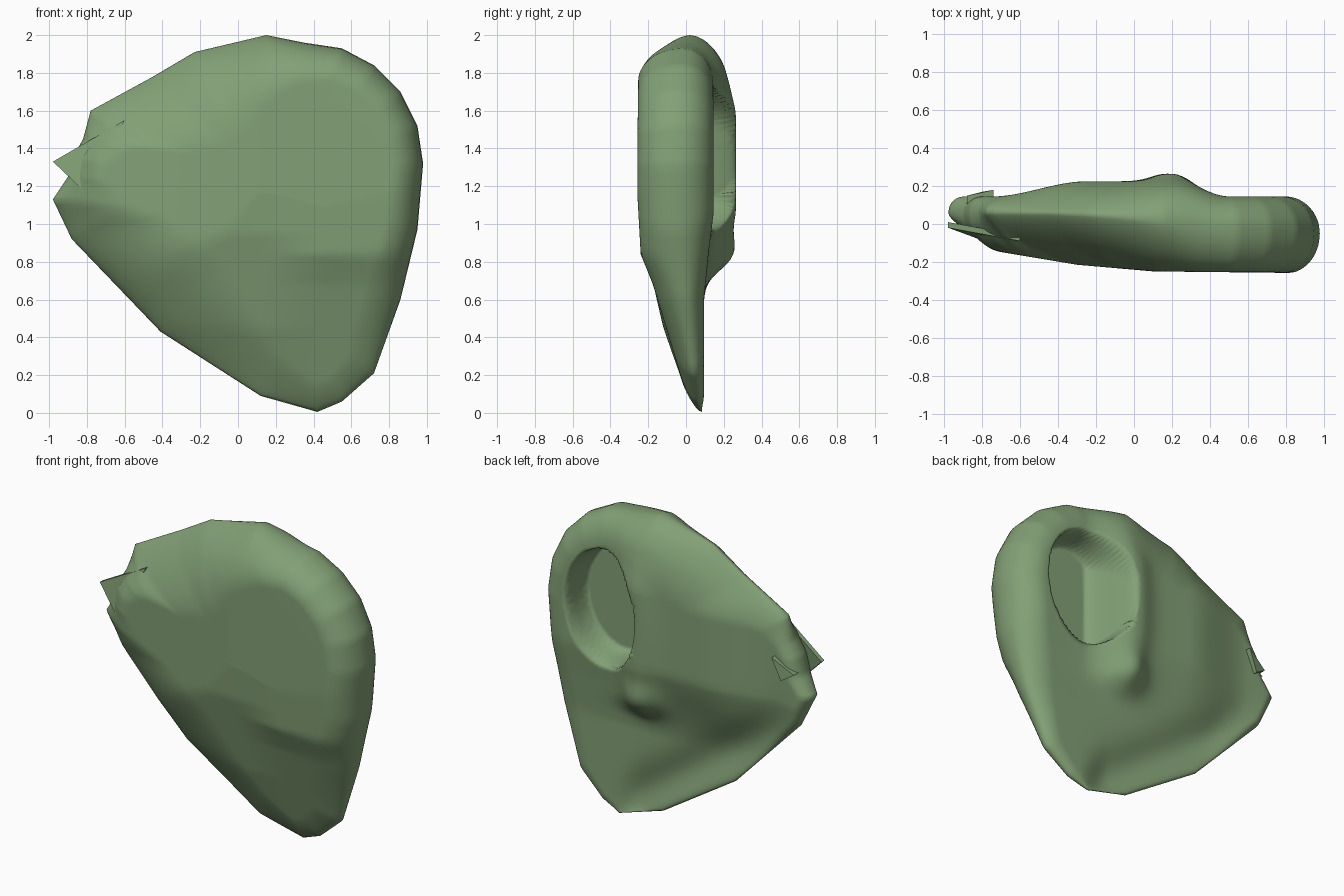
import bpy, bmesh, math
from mathutils import Vector

if "Cube" in bpy.data.objects:
    bpy.data.objects.remove(bpy.data.objects["Cube"])

green = bpy.data.materials.new("moss green")
green.diffuse_color = (0.225, 0.35, 0.18, 1)
green.use_nodes = True
green.node_tree.nodes["Principled BSDF"].inputs["Base Color"].default_value = green.diffuse_color

# outline corners: x, z, depth of the edge, front rounding, back rounding
OUT = [(.15, 2.0, .02, .32, .28), (.35, 1.96, 0, .22, .22), (.55, 1.93, -.02, .18, .2), (.72, 1.84, -.03, .17, .19),
       (.86, 1.70, -.04, .17, .18), (.95, 1.52, -.05, .17, .18), (.98, 1.32, -.05, .17, .18), (.95, .97, -.04, .18, .18),
       (.86, .60, 0, .2, .17), (.72, .21, .04, .2, .10), (.55, .06, .06, .15, .06), (.42, .005, .085, .15, .05),
       (.12, .09, .06, .3, .05), (-.41, .43, .07, .5, .05), (-.88, .92, .07, .45, .05), (-.98, 1.13, .06, .3, .07),
       (-.90, 1.25, .05, .2, .08), (-.87, 1.36, .05, .2, .08), (-.82, 1.45, .06, .25, .1), (-.78, 1.60, .06, .45, .2),
       (-.45, 1.78, .06, .52, .4), (-.23, 1.91, .05, .48, .4)]
CX, CZ = .25, 1.15
SUB, RINGS = 7, 64


def smooth(a, b, v):
    t = max(0, min(1, (v - a) / (b - a)))
    return t * t * (3 - 2 * t)


def interp(pts, v):
    for (a, p), (b, q) in zip(pts, pts[1:]):
        if v <= b:
            return p + (q - p) * max(0, (v - a) / (b - a))
    return pts[-1][1]


def front(x, z):
    # round flat disc with a soft step under it; even slopes elsewhere
    step = interp([(0, .03), (.4, -.09), (.68, -.175), (.84, -.24), (1.2, -.26), (2, -.25)], z)
    slope = interp([(0, .03), (.45, -.12), (.95, -.235), (1.3, -.26), (2, -.25)], z)
    by_z = slope + (step - slope) * smooth(.1, .5, x)
    by_x = interp([(-1, -.06), (-.75, -.14), (-.3, -.215), (.1, -.25), (1, -.26)], x)
    return max(by_z, by_x)


def back(x, z):
    y = interp([(0, .095), (.6, .095), (.85, .12), (1.05, .145), (2, .145)], z)
    # broad swelling across the upper middle
    y += .08 * smooth(-.75, -.25, x) * (1 - smooth(.2, .5, x)) * smooth(.62, 1.12, z)
    # crease above the folded lower edge
    dist = (x - .42) * .575 + z * .818
    y -= .05 * math.exp(-((dist - .05) / .13) ** 2) * smooth(-.9, -.5, x) * (1 - smooth(.25, .5, x))
    # raised ridge beside the hollow, ending in a lobe
    mid = .17 + .2 * (z - 1.3) ** 2
    w = .18 if x > mid else .11
    y += .04 * math.exp(-((x - mid) / w) ** 2) * smooth(.66, .82, z) * (1 - smooth(1.55, 1.8, z))
    y += .06 * math.exp(-((x - .18) / .13) ** 2) * math.exp(-((z - .84) / .11) ** 2)
    # oval hollow
    r = math.hypot((x - .48) / .285, (z - 1.34) / .37)
    k = 1 - smooth(.93, 1.03, r)
    if x < .48:
        k = min(k, smooth(.18, .34, x))
    return y * (1 - k) - .06 * k


# outline resampled along its straight edges
rim = []
for a, b in zip(OUT, OUT[1:] + OUT[:1]):
    for s in range(SUB):
        rim.append([p + (q - p) * s / SUB for p, q in zip(a, b)])


def edge_distance(x, z):
    best = 9
    p = Vector((x, z))
    for a, b in zip(OUT, OUT[1:] + OUT[:1]):
        u, v = Vector(a[:2]), Vector(b[:2])
        d = v - u
        t = max(0, min(1, (p - u).dot(d) / d.length_squared))
        best = min(best, (p - u - d * t).length)
    return best


def add_object(name, bm):
    bmesh.ops.recalc_face_normals(bm, faces=bm.faces)
    me = bpy.data.meshes.new(name)
    bm.to_mesh(me)
    bm.free()
    ob = bpy.data.objects.new(name, me)
    bpy.context.collection.objects.link(ob)
    me.materials.append(green)
    return ob


# main slab: rings running from the rim to the middle on both sides
bm = bmesh.new()
edge = [bm.verts.new((r[0], r[2], r[1])) for r in rim]
for side in (front, back):
    prev = edge
    for i in range(1, RINGS):
        t = 1 - (i / RINGS) ** 1.25
        ring = []
        for rx, rz, ry, rf, rb in rim:
            x, z = CX + (rx - CX) * t, CZ + (rz - CZ) * t
            rr = rf if side is front else rb
            d = min(1, edge_distance(x, z) / rr)
            # tight rims are round, wide ones taper like a lens
            w = smooth(.2, .4, rr)
            f = (1 - w) * math.sqrt(max(0, 1 - (1 - d) ** 2)) + w * (1 - (1 - d) ** 2) ** .75
            ring.append(bm.verts.new((x, ry + (side(x, z) - ry) * f, z)))
        for j in range(len(rim)):
            k = (j + 1) % len(rim)
            bm.faces.new((prev[j], prev[k], ring[k], ring[j]))
        prev = ring
    mid = bm.verts.new((CX, side(CX, CZ), CZ))
    for j in range(len(rim)):
        bm.faces.new((prev[j], prev[(j + 1) % len(rim)], mid))
slab = add_object("shield_body", bm)
slab.data.polygons.foreach_set("use_smooth", [True] * len(slab.data.polygons))


def wedge(name, tri, depth):
    # thin three-cornered plate
    bm = bmesh.new()
    a = [bm.verts.new(p) for p in tri]
    b = [bm.verts.new((p[0], p[1] + depth, p[2])) for p in tri]
    bm.faces.new(a)
    bm.faces.new(b)
    for i in range(3):
        j = (i + 1) % 3
        bm.faces.new((a[i], a[j], b[j], b[i]))
    return add_object(name, bm)


# pointed tip on the narrow side and the small back tab
wedge("side_spike", [(-.60, -.09, 1.55), (-.98, -.02, 1.33), (-.79, -.09, 1.15)], .03)
wedge("back_tab", [(-.80, .12, 1.22), (-.88, .10, 1.27), (-.74, .13, 1.36)], .05)
